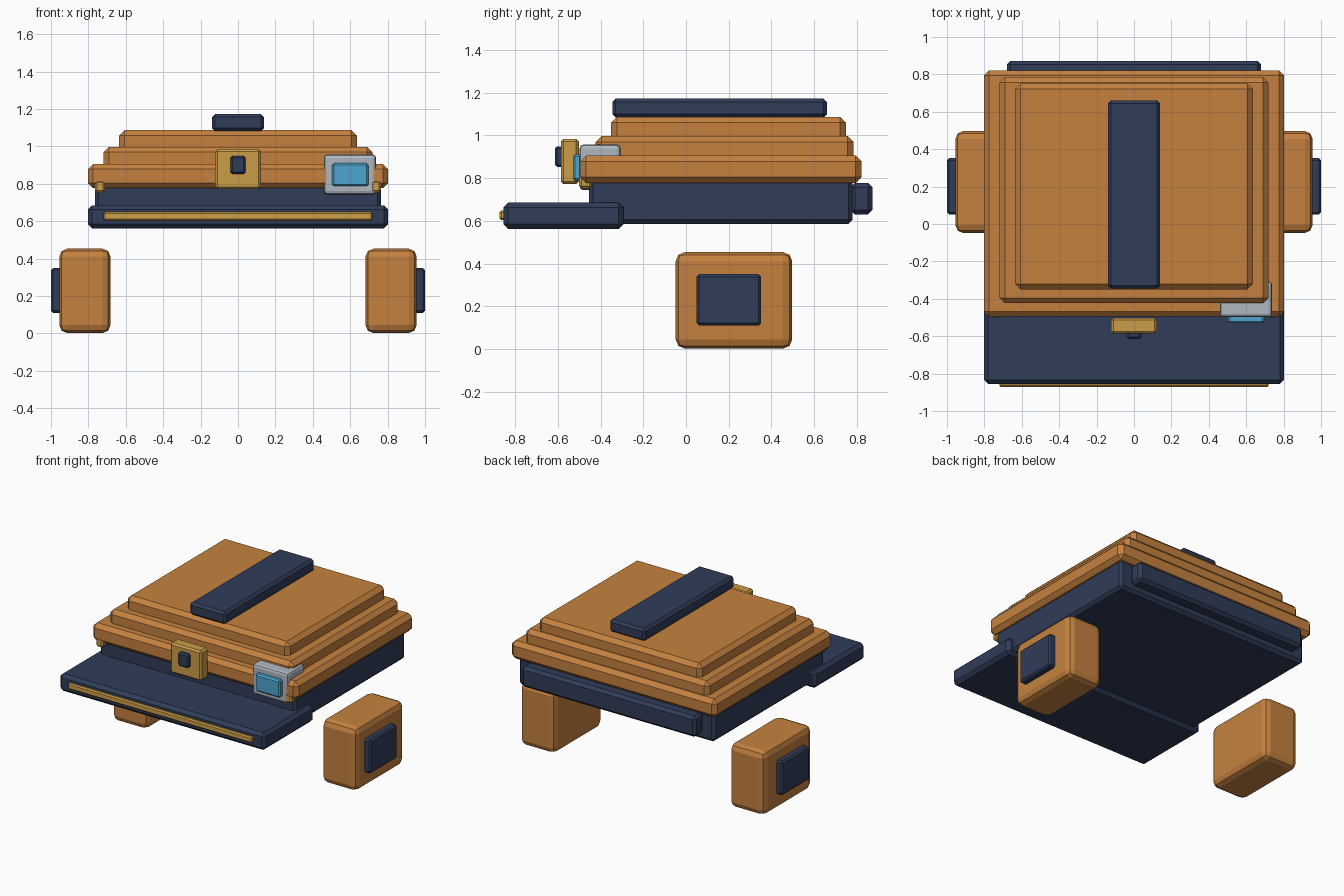
import bpy
import bmesh

if "Cube" in bpy.data.objects:
    bpy.data.objects.remove(bpy.data.objects["Cube"])


def material(name, rgb):
    m = bpy.data.materials.new(name)
    m.diffuse_color = (*rgb, 1.0)
    m.use_nodes = True
    m.node_tree.nodes["Principled BSDF"].inputs["Base Color"].default_value = m.diffuse_color
    return m


ORANGE = material("warm orange", (0.56, 0.222, 0.05))
NAVY = material("dark navy", (0.029, 0.045, 0.098))
GOLD = material("gold", (0.60, 0.34, 0.065))
GREY = material("light grey", (0.43, 0.48, 0.53))
BLUE = material("screen blue", (0.075, 0.38, 0.62))


def box(name, xs, ys, zs, mat, bevel=0.015, segments=1):
    """Chamfered box spanning the given x, y and z ranges."""
    spans = (xs, ys, zs)
    size = [b - a for a, b in spans]
    mesh = bpy.data.meshes.new(name)
    bm = bmesh.new()
    bmesh.ops.create_cube(bm, size=1)
    bmesh.ops.scale(bm, vec=size, verts=bm.verts)
    bm.to_mesh(mesh)
    bm.free()
    mesh.materials.append(mat)
    ob = bpy.data.objects.new(name, mesh)
    ob.location = [(a + b) / 2 for a, b in spans]
    bpy.context.collection.objects.link(ob)
    mod = ob.modifiers.new("edge bevel", "BEVEL")
    mod.width = bevel
    mod.segments = segments
    mod.limit_method = "NONE"
    return ob


def pair(name, xs, ys, zs, mat, bevel=0.015, segments=1):
    """The same box on the right and, mirrored, on the left."""
    box("right_" + name, xs, ys, zs, mat, bevel, segments)
    box("left_" + name, (-xs[1], -xs[0]), ys, zs, mat, bevel, segments)


# Main body, rear bar and front tray
box("body", (-0.765, 0.765), (-0.455, 0.78), (0.585, 0.80), NAVY, 0.02)
box("rear_bar", (-0.68, 0.68), (0.77, 0.872), (0.63, 0.777), NAVY, 0.02)
box("front_tray", (-0.803, 0.803), (-0.855, -0.293), (0.562, 0.685), NAVY, 0.022)
box("tray_trim", (-0.72, 0.72), (-0.872, -0.845), (0.604, 0.648), GOLD, 0.008)

# Stepped lid
lid_steps = [
    (0.803, -0.495, 0.822, 0.777, 0.906),
    (0.718, -0.423, 0.785, 0.850, 0.997),
    (0.635, -0.350, 0.750, 0.940, 1.087),
]
for i, (x, y0, y1, z0, z1) in enumerate(lid_steps, 1):
    box(f"lid_step_{i}", (-x, x), (y0, y1), (z0, z1), ORANGE, 0.028)

# Strap on top of the lid
box("top_strap", (-0.14, 0.14), (-0.345, 0.66), (1.083, 1.172), NAVY, 0.016)

# Front latch with its button
box("latch", (-0.122, 0.122), (-0.586, -0.502), (0.772, 0.984), GOLD, 0.012)
box("latch_button", (-0.04, 0.04), (-0.614, -0.575), (0.852, 0.948), NAVY, 0.01)

# Small display unit at the front right corner
box("display_case", (0.46, 0.738), (-0.498, -0.307), (0.743, 0.957), GREY, 0.018, 2)
box("display_screen", (0.503, 0.697), (-0.53, -0.485), (0.787, 0.91), BLUE, 0.01)

# Corner hinge pins
pair("corner_pin", (0.71, 0.765), (-0.50, -0.44), (0.752, 0.818), GOLD, 0.012)

# Separate side blocks with outer pads
pair("side_block", (0.682, 0.955), (-0.048, 0.497), (0.002, 0.453), ORANGE, 0.042, 2)
pair("side_pad", (0.94, 1.0), (0.05, 0.352), (0.11, 0.35), NAVY, 0.012)
